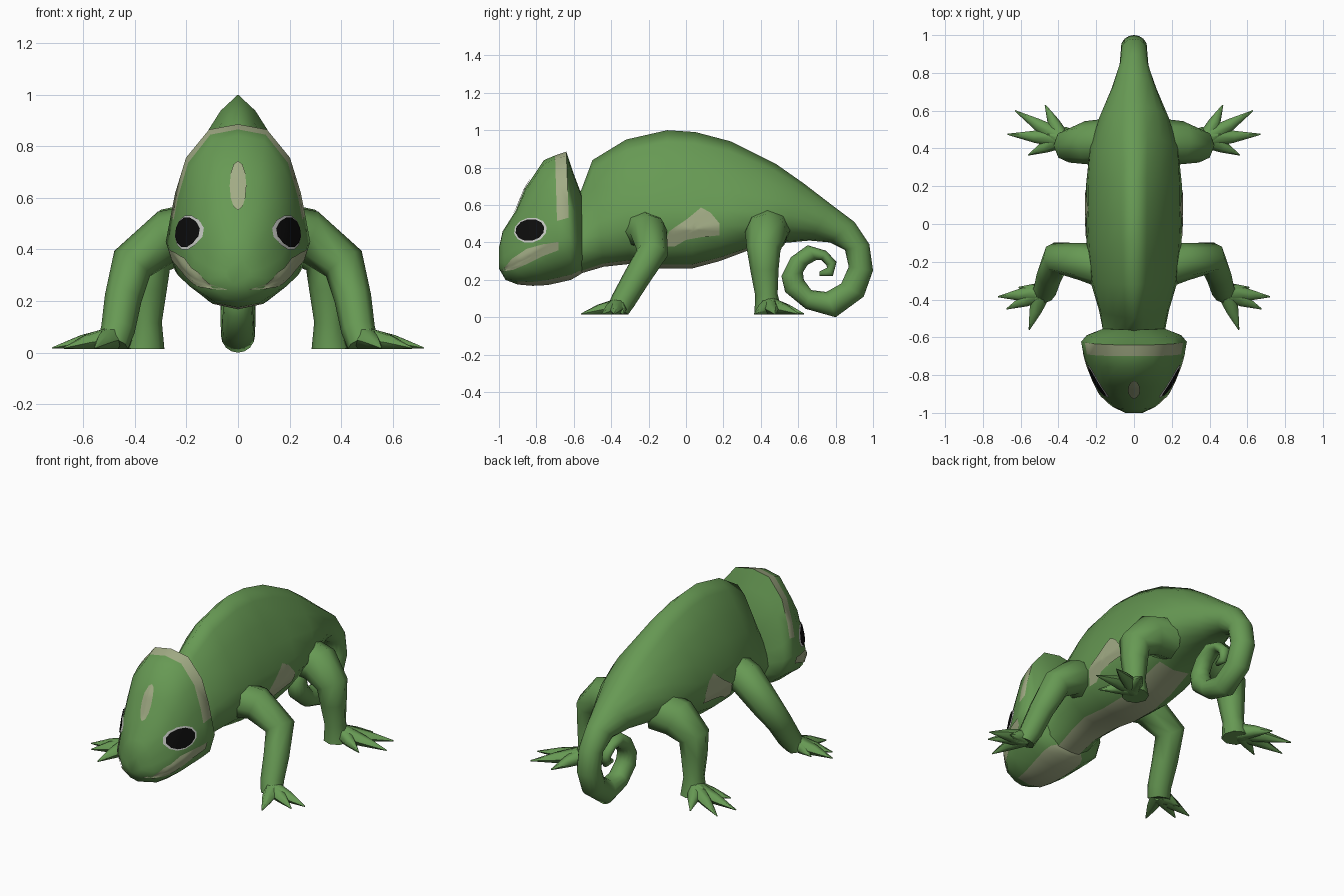
import bpy, bmesh, math
from mathutils import Vector
from mathutils.bvhtree import BVHTree

if "Cube" in bpy.data.objects:
    bpy.data.objects.remove(bpy.data.objects["Cube"])


def material(name, rgb):
    m = bpy.data.materials.new(name)
    m.diffuse_color = (*rgb, 1)
    m.use_nodes = True
    m.node_tree.nodes["Principled BSDF"].inputs["Base Color"].default_value = m.diffuse_color
    return m


GREEN = material("leaf green", (0.135, 0.32, 0.088))
PALE = material("pale sage", (0.36, 0.41, 0.235))
BLACK = material("eye black", (0.004, 0.004, 0.004))
GREY = material("eye rim grey", (0.60, 0.62, 0.58))


def finish(name, bm, mats, angle=60, mirror=False):
    mesh = bpy.data.meshes.new(name)
    bm.to_mesh(mesh)
    bm.free()
    for m in mats:
        mesh.materials.append(m)
    ob = bpy.data.objects.new(name, mesh)
    bpy.context.collection.objects.link(ob)
    bpy.ops.object.select_all(action='DESELECT')
    ob.select_set(True)
    bpy.context.view_layer.objects.active = ob
    bpy.ops.object.shade_smooth_by_angle(angle=math.radians(angle))
    if mirror:
        ob.modifiers.new("Mirror", 'MIRROR')
    return ob


def add_loft(bm, rings, rule=None):
    """Skin closed rings of points; rule(station, side) gives the material."""
    vs = [[bm.verts.new(p) for p in r] for r in rings]
    n = len(vs[0])
    for i in range(len(vs) - 1):
        for j in range(n):
            k = (j + 1) % n
            f = bm.faces.new((vs[i][j], vs[i][k], vs[i + 1][k], vs[i + 1][j]))
            if rule:
                f.material_index = rule(i, j)
    bm.faces.new(vs[0])
    bm.faces.new(vs[-1][::-1])
    bmesh.ops.recalc_face_normals(bm, faces=bm.faces[:])


def full_ring(station, half):
    """Place a half profile between a top and bottom point, mirrored in x."""
    ty, tz, by, bz, w = station
    whole = half + [(-x, v) for x, v in half[-2:0:-1]]
    return [(x * w, (ty + by) / 2 + v * (ty - by) / 2, (tz + bz) / 2 + v * (tz - bz) / 2)
            for x, v in whole]


def add_tube(bm, path, ref, sides):
    """Sweep a polygon along (x, y, z, radius) points, flattened on the ground."""
    pts = [Vector(p[:3]) for p in path]
    rings = []
    for i, p in enumerate(pts):
        t = (pts[min(i + 1, len(pts) - 1)] - pts[max(i - 1, 0)]).normalized()
        a = Vector(ref).cross(t).normalized()
        b = t.cross(a)
        ring = []
        for k in range(sides):
            q = 2 * math.pi * k / sides
            v = p + (a * math.cos(q) + b * math.sin(q)) * path[i][3]
            v.z = max(v.z, 0.015)
            ring.append(v)
        rings.append(ring)
    add_loft(bm, rings)


def decal(name, target, outline, axis, mat, lift, mirror):
    """Thin painted patch: an outline projected onto the target's surface."""
    me = target.data
    tree = BVHTree.FromPolygons([v.co for v in me.vertices], [p.vertices[:] for p in me.polygons])
    rim = []
    for i, p in enumerate(outline):
        q = outline[(i + 1) % len(outline)]
        rim += [Vector(p).lerp(Vector(q), s / 3) for s in range(3)]
    mid = sum(rim, Vector((0, 0))) / len(rim)

    def project(c):
        start, way = ((1, c.x, c.y), (-1, 0, 0)) if axis == 'x' else ((c.x, -2, c.y), (0, 1, 0))
        hit = tree.ray_cast(Vector(start), Vector(way))
        if hit[0] is None:
            hit = tree.find_nearest(Vector((0.1, c.x, c.y) if axis == 'x' else (c.x, -1, c.y)))
        nrm = hit[1] if hit[1].dot(Vector(way)) < 0 else -hit[1]
        return hit[0] + nrm * lift

    bm = bmesh.new()
    centre = bm.verts.new(project(mid))
    loops = [[bm.verts.new(project(mid.lerp(p, s / 5))) for p in rim] for s in range(1, 6)]
    n = len(rim)
    for j in range(n):
        k = (j + 1) % n
        bm.faces.new((centre, loops[0][j], loops[0][k]))
        for a, b in zip(loops, loops[1:]):
            bm.faces.new((a[j], b[j], b[k], a[k]))
    bm.normal_update()
    out = Vector((1, 0, 0)) if axis == 'x' else Vector((0, -1, 0))
    if sum((f.normal.dot(out) for f in bm.faces)) < 0:
        bmesh.ops.reverse_faces(bm, faces=bm.faces[:])
    return finish(name, bm, [mat], 80, mirror)


def ellipse(cu, cv, ru, rv, tilt=0.0, n=12):
    c, s = math.cos(tilt), math.sin(tilt)
    pts = [(ru * math.cos(2 * math.pi * i / n), rv * math.sin(2 * math.pi * i / n)) for i in range(n)]
    return [(cu + x * c - y * s, cv + x * s + y * c) for x, y in pts]


# Body and curled tail: stations are top y, top z, bottom y, bottom z, half width
ridge = [(0, 1), (0.27, 0.83), (0.56, 0.52), (0.8, 0.18), (0.95, -0.15),
         (1, -0.42), (0.82, -0.74), (0.45, -0.94), (0, -1)]
round_half = [(math.sin(math.pi * i / 8), math.cos(math.pi * i / 8)) for i in range(9)]
body = [(-0.62, 0.62, -0.64, 0.22, 0.17), (-0.56, 0.68, -0.56, 0.235, 0.165),
        (-0.50, 0.84, -0.44, 0.27, 0.185), (-0.32, 0.95, -0.30, 0.285, 0.23),
        (-0.10, 1.0, -0.13, 0.26, 0.25), (0.05, 0.99, 0.03, 0.26, 0.255),
        (0.24, 0.94, 0.18, 0.30, 0.255), (0.48, 0.82, 0.34, 0.36, 0.24),
        (0.63, 0.715, 0.50, 0.395, 0.19), (0.78, 0.60, 0.66, 0.41, 0.12)]
tail = [(0.90, 0.51, 0.77, 0.40, 0.077), (0.98, 0.39, 0.85, 0.36, 0.07),
        (1.0, 0.25, 0.87, 0.27, 0.07), (0.95, 0.11, 0.83, 0.18, 0.068),
        (0.80, 0.0, 0.75, 0.135, 0.066), (0.64, 0.045, 0.67, 0.145, 0.062),
        (0.53, 0.135, 0.63, 0.20, 0.058), (0.51, 0.22, 0.625, 0.24, 0.054),
        (0.56, 0.32, 0.65, 0.28, 0.05), (0.65, 0.385, 0.695, 0.305, 0.046),
        (0.75, 0.355, 0.725, 0.305, 0.04), (0.805, 0.295, 0.75, 0.28, 0.035),
        (0.785, 0.22, 0.755, 0.265, 0.025), (0.715, 0.22, 0.715, 0.245, 0.012)]
rings = []
for i, st in enumerate(body + tail):
    f = min(max((i - 6) / 4, 0), 1)
    half = [(a[0] * (1 - f) + b[0] * f, a[1] * (1 - f) + b[1] * f) for a, b in zip(ridge, round_half)]
    rings.append(full_ring(st, half))
bm = bmesh.new()
add_loft(bm, rings, lambda i, j: 1 if i < 7 and j in (7, 8) else 0)  # pale belly strip
body_ob = finish("body_and_tail", bm, [GREEN, PALE], 100)

# Head with raised crest, pale crest band and throat
skull = [(0, 1), (0.4, 0.94), (0.72, 0.62), (0.87, 0.22), (0.93, -0.03),
         (1, -0.33), (0.87, -0.66), (0.45, -0.92), (0, -1)]
head = [(-1.0, 0.37, -1.0, 0.26, 0.045), (-0.98, 0.46, -0.965, 0.20, 0.11),
        (-0.91, 0.57, -0.90, 0.175, 0.18), (-0.86, 0.69, -0.82, 0.168, 0.215),
        (-0.76, 0.84, -0.74, 0.172, 0.25), (-0.70, 0.865, -0.68, 0.185, 0.268),
        (-0.64, 0.885, -0.615, 0.20, 0.28), (-0.605, 0.78, -0.58, 0.22, 0.25),
        (-0.56, 0.66, -0.55, 0.24, 0.16)]


def head_rule(i, j):
    band = i == 5 and (j < 4 or j > 11)
    throat = i >= 2 and j in (7, 8)
    return 1 if band or throat else 0


bm = bmesh.new()
add_loft(bm, [full_ring(s, skull) for s in head], head_rule)
head_ob = finish("head", bm, [GREEN, PALE], 60)

# Painted patches and eyes
decal("eye_rim", head_ob, ellipse(-0.83, 0.465, 0.088, 0.067, 0.2), 'x', GREY, 0.004, True)
decal("eye", head_ob, ellipse(-0.83, 0.465, 0.077, 0.058, 0.2), 'x', BLACK, 0.009, True)
decal("forehead_mark", head_ob, ellipse(0, 0.645, 0.032, 0.095), 'y', PALE, 0.005, False)
mouth = [(-0.985, 0.245), (-0.93, 0.31), (-0.85, 0.365), (-0.76, 0.39), (-0.68, 0.405),
         (-0.68, 0.36), (-0.76, 0.33), (-0.84, 0.29), (-0.92, 0.255)]
decal("mouth_mark", head_ob, mouth, 'x', PALE, 0.005, True)
flank = [(-0.12, 0.38), (-0.09, 0.46), (0.0, 0.52), (0.08, 0.585), (0.13, 0.56), (0.18, 0.50),
         (0.18, 0.44), (0.08, 0.43), (0.0, 0.415), (-0.06, 0.38)]
decal("flank_mark", body_ob, flank, 'x', PALE, 0.005, True)

# Legs: limb path, foot base, toe tips
legs = {
    "front_leg": ([(0.13, -0.24, 0.47, 0.11), (0.27, -0.20, 0.455, 0.10), (0.41, -0.18, 0.345, 0.085),
                   (0.445, -0.265, 0.21, 0.072), (0.465, -0.335, 0.09, 0.066), (0.485, -0.365, 0.03, 0.062)],
                  (0.49, -0.365, 0.055),
                  [(0.61, -0.335), (0.72, -0.385), (0.675, -0.45), (0.555, -0.56)]),
    "hind_leg": ([(0.12, 0.44, 0.47, 0.12), (0.25, 0.43, 0.45, 0.115), (0.345, 0.415, 0.36, 0.09),
                  (0.35, 0.42, 0.25, 0.075), (0.355, 0.43, 0.12, 0.06), (0.36, 0.44, 0.015, 0.075)],
                 (0.385, 0.45, 0.06),
                 [(0.47, 0.63), (0.63, 0.60), (0.67, 0.475), (0.56, 0.365)]),
}
for name, (limb, base, tips) in legs.items():
    bm = bmesh.new()
    add_tube(bm, limb, (0, 1, 0), 8)
    foot = Vector(base)
    for tip in tips:
        end = Vector((*tip, 0.018))
        m = foot.lerp(end, 0.5)
        add_tube(bm, [(*foot, 0.05), (m.x, m.y, 0.04, 0.032), (*end, 0.003)], (0, 0, 1), 6)
    finish(name, bm, [GREEN], 60, mirror=True)
